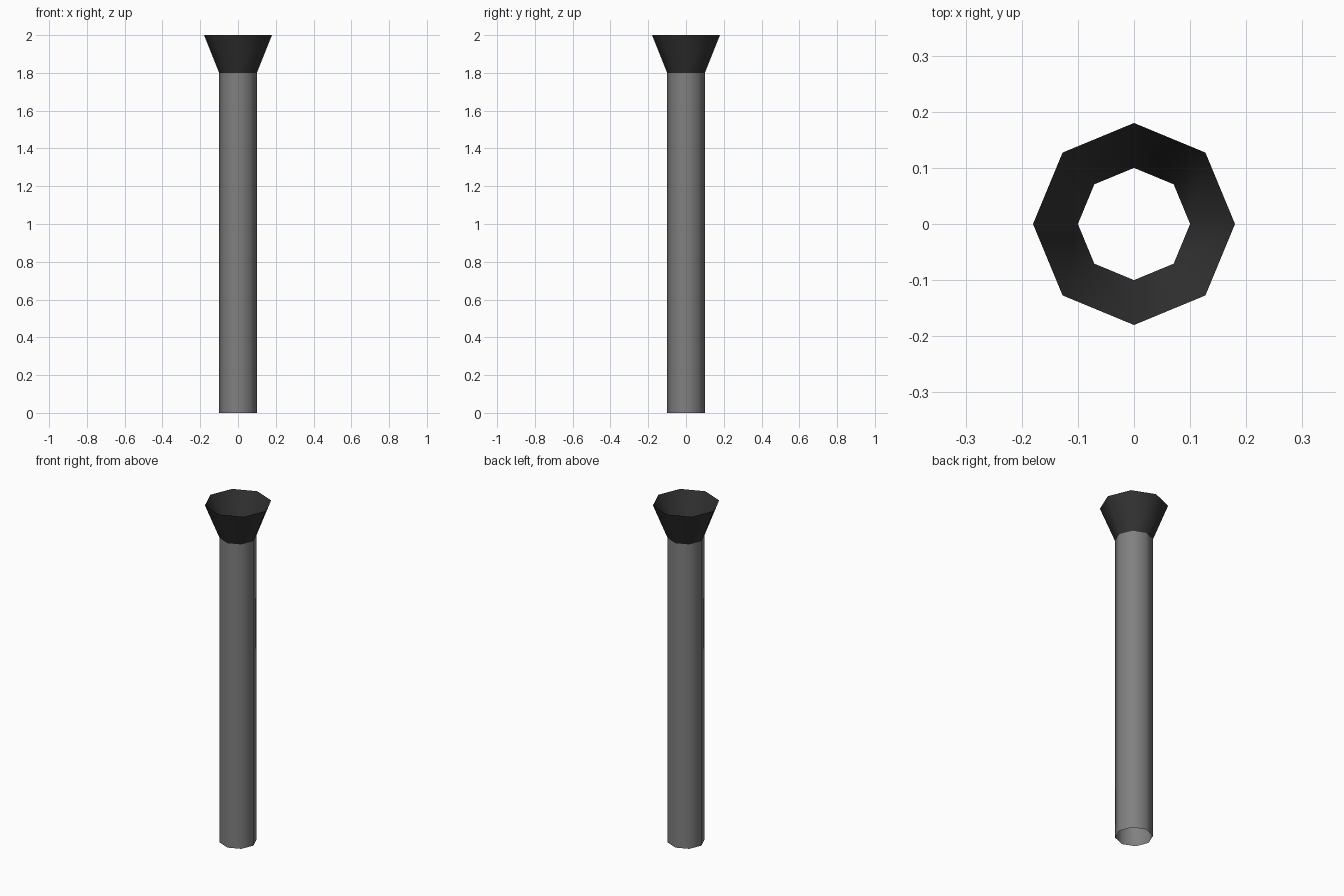
import bpy, bmesh, math

if "Cube" in bpy.data.objects:
    bpy.data.objects.remove(bpy.data.objects["Cube"])


def material(name, value):
    mat = bpy.data.materials.new(name)
    mat.diffuse_color = (value, value, value, 1)
    mat.use_nodes = True
    mat.node_tree.nodes["Principled BSDF"].inputs["Base Color"].default_value = mat.diffuse_color
    return mat


def open_tube(name, rings, mat, sides=8):
    """Open-ended smooth tube through (radius, z) rings."""
    bm = bmesh.new()
    loops = [[bm.verts.new((r * math.cos(math.tau * i / sides),
                            r * math.sin(math.tau * i / sides), z))
              for i in range(sides)] for r, z in rings]
    for low, high in zip(loops, loops[1:]):
        for i in range(sides):
            j = (i + 1) % sides
            bm.faces.new((low[i], low[j], high[j], high[i])).smooth = True
    mesh = bpy.data.meshes.new(name)
    bm.to_mesh(mesh)
    bm.free()
    mesh.materials.append(mat)
    obj = bpy.data.objects.new(name, mesh)
    bpy.context.collection.objects.link(obj)
    return obj


# Straight pipe, open at both ends
open_tube("pipe", [(0.10, 0.0), (0.10, 1.8)], material("mid grey", 0.216))
# Flared funnel on top
open_tube("funnel", [(0.10, 1.8), (0.18, 2.0)], material("dark grey", 0.033))
